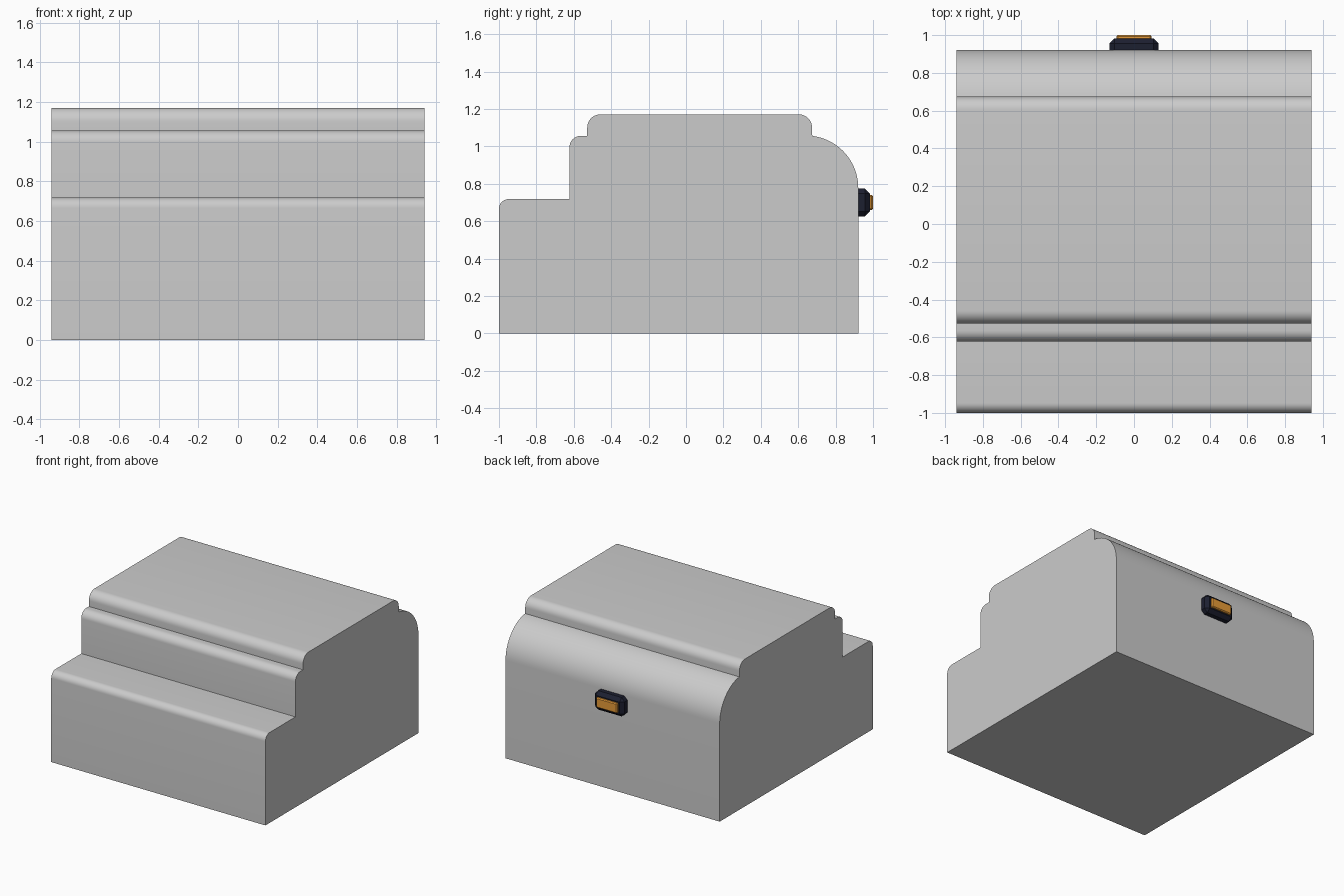
import bpy, bmesh, math

if "Cube" in bpy.data.objects:
    bpy.data.objects.remove(bpy.data.objects["Cube"])

HALF_W = 0.941


def arc(cy, cz, r, a0, a1, n=10):
    """Points of an arc in the y-z plane, angles in degrees."""
    return [(cy + r * math.cos(math.radians(a0 + (a1 - a0) * i / n)),
             cz + r * math.sin(math.radians(a0 + (a1 - a0) * i / n))) for i in range(n + 1)]


def smooth(ob):
    bpy.ops.object.select_all(action='DESELECT')
    ob.select_set(True)
    bpy.context.view_layer.objects.active = ob
    bpy.ops.object.shade_smooth_by_angle(angle=math.radians(30))


def extrude_profile(name, pts, half):
    bm = bmesh.new()
    face = bm.faces.new([bm.verts.new((-half, y, z)) for y, z in pts])
    ext = bmesh.ops.extrude_face_region(bm, geom=[face])
    moved = [g for g in ext['geom'] if isinstance(g, bmesh.types.BMVert)]
    bmesh.ops.translate(bm, vec=(2 * half, 0, 0), verts=moved)
    bmesh.ops.recalc_face_normals(bm, faces=bm.faces)
    me = bpy.data.meshes.new(name)
    bm.to_mesh(me)
    bm.free()
    ob = bpy.data.objects.new(name, me)
    bpy.context.collection.objects.link(ob)
    smooth(ob)
    return ob


def chamfered_box(name, lo, hi, bevel, color):
    size = [h - l for l, h in zip(lo, hi)]
    bpy.ops.mesh.primitive_cube_add(size=1, location=[(l + h) / 2 for l, h in zip(lo, hi)])
    ob = bpy.context.object
    ob.name = name
    for v in ob.data.vertices:
        v.co = [c * s for c, s in zip(v.co, size)]
    mod = ob.modifiers.new("chamfer", 'BEVEL')
    mod.width = bevel
    mod.segments = 1
    mat = bpy.data.materials.new(name + "_colour")
    mat.diffuse_color = color
    mat.use_nodes = True
    mat.node_tree.nodes["Principled BSDF"].inputs["Base Color"].default_value = mat.diffuse_color
    ob.data.materials.append(mat)
    return ob


# Stepped body: low front shelf, narrow middle step, raised top, rounded back
LEDGE, TOP = 1.056, 1.171
R_BACK = 0.28
start = 83
profile = [(-1, 0)]
profile += arc(-0.948, 0.666, 0.052, 180, 90)
profile += [(-0.623, 0.718)]
profile += arc(-0.563, LEDGE - 0.06, 0.06, 180, 90)
profile += [(-0.528, LEDGE)]
profile += arc(-0.458, TOP - 0.07, 0.07, 180, 90)
profile += arc(0.604, TOP - 0.07, 0.07, 90, 0)
profile += arc(0.921 - R_BACK, 0.778, R_BACK, start, 0, 20)
profile += [(0.921, 0)]
extrude_profile("body", profile, HALF_W)

# Latch on the back: dark housing with an orange button
chamfered_box("latch_housing", (-0.13, 0.89, 0.625), (0.13, 0.983, 0.775), 0.027,
              (0.012, 0.014, 0.03, 1))
chamfered_box("latch_button", (-0.093, 0.94, 0.66), (0.093, 1.0, 0.74), 0.007,
              (0.8, 0.33, 0.04, 1))
